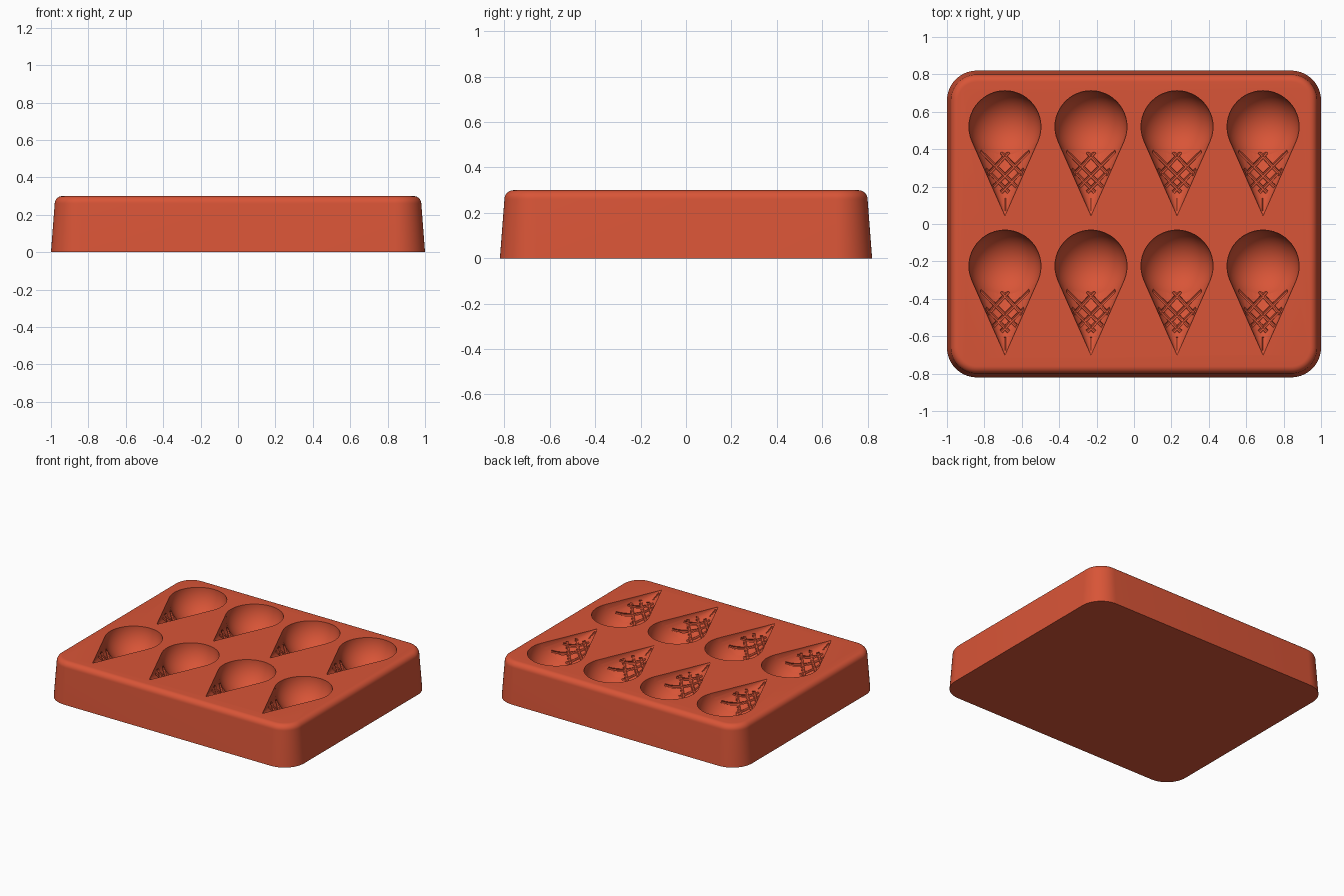
import bpy
import bmesh
from math import sin, cos, pi, sqrt
from mathutils import Vector, Matrix

if "Cube" in bpy.data.objects:
    bpy.data.objects.remove(bpy.data.objects["Cube"])

TOP = 0.30
RADIUS = 0.193          # scoop radius
LENGTH = 0.475          # scoop centre to cone tip
FLAT = 0.85             # cone depth relative to its width
SLOPE = RADIUS / sqrt(LENGTH ** 2 - RADIUS ** 2)

red = bpy.data.materials.new("coral_red_silicone")
red.use_nodes = True
colour = (0.69, 0.09, 0.038, 1)
red.diffuse_color = colour
red.node_tree.nodes["Principled BSDF"].inputs["Base Color"].default_value = colour


def make_object(name, bm):
    bmesh.ops.recalc_face_normals(bm, faces=bm.faces)
    mesh = bpy.data.meshes.new(name)
    bm.to_mesh(mesh)
    bm.free()
    mesh.materials.append(red)
    obj = bpy.data.objects.new(name, mesh)
    bpy.context.collection.objects.link(obj)
    return obj


def loft(bm, rings):
    """Skin a list of point rings and cap both ends."""
    loops = [[bm.verts.new(p) for p in ring] for ring in rings]
    n = len(loops[0])
    for a, b in zip(loops, loops[1:]):
        for i in range(n):
            j = (i + 1) % n
            bm.faces.new((a[i], a[j], b[j], b[i]))
    bm.faces.new(loops[0][::-1])
    bm.faces.new(loops[-1])


def rounded_rectangle(hx, hy, r, z, steps=14):
    points = []
    for k, (sx, sy) in enumerate(((1, 1), (-1, 1), (-1, -1), (1, -1))):
        for i in range(steps + 1):
            a = (k + i / steps) * pi / 2
            points.append((sx * (hx - r) + r * cos(a), sy * (hy - r) + r * sin(a), z))
    return points


# Tapered tray with a rounded upper rim
FILLET = 0.04
rings = [rounded_rectangle(1, 0.82, 0.16, 0)]
for i in range(9):
    a = i / 8 * pi / 2
    inset = 0.02 + FILLET * (1 - cos(a))
    rings.append(rounded_rectangle(1 - inset, 0.82 - inset, 0.16 - inset,
                                   TOP - FILLET + FILLET * sin(a)))
bm = bmesh.new()
loft(bm, rings)
tray = make_object("mould_tray", bm)


# Waffle groove that follows the cone surface, relative to the scoop centre
def groove(bm, centre, start, end, r=0.011, steps=8, sides=8):
    path = []
    for i in range(steps + 1):
        p = Vector(start).lerp(Vector(end), i / steps)
        t = SLOPE * (p.y + LENGTH)
        depth = FLAT * sqrt(max(t * t - p.x ** 2, 0))
        path.append(centre + Vector((p.x, p.y, -depth)))
    rings = []
    for i, p in enumerate(path):
        d = (path[min(i + 1, steps)] - path[max(i - 1, 0)]).normalized()
        u = d.cross(Vector((0, 0, 1))).normalized()
        v = d.cross(u)
        rings.append([p + r * (cos(2 * pi * k / sides) * u + sin(2 * pi * k / sides) * v)
                      for k in range(sides)])
    loft(bm, rings)


WAFFLE = [((-0.13, -0.13), (0.06, -0.32)),
          ((-0.02, -0.135), (0.09, -0.255)),
          ((-0.10, -0.225), (0.02, -0.35))]

scoops, cones, grooves = bmesh.new(), bmesh.new(), bmesh.new()
for x in (-0.69, -0.23, 0.23, 0.69):
    for y in (0.52, -0.225):
        centre = Vector((x, y, TOP))
        bmesh.ops.create_uvsphere(
            scoops, u_segments=48, v_segments=25, radius=RADIUS,
            matrix=Matrix.Translation(centre))
        # Flattened cone lying on its side, tip towards the front
        rim = -RADIUS ** 2 / LENGTH
        height = LENGTH + rim
        place = (Matrix.Translation(centre + Vector((0, rim - height / 2, 0)))
                 @ Matrix.Diagonal((1, 1, FLAT, 1)) @ Matrix.Rotation(pi / 2, 4, "X"))
        bmesh.ops.create_cone(cones, cap_ends=True, segments=48, radius1=SLOPE * height,
                              radius2=0.001, depth=height, matrix=place)
        for (ax, ay), (bx, by) in WAFFLE:
            for s in (-1, 1):
                groove(grooves, centre, (s * ax, ay), (s * bx, by))
        groove(grooves, centre, (0, -0.38), (0, -0.45), r=0.006)

# Cut the moulds out of the tray
for name, cutter_bm in (("scoop_cutter", scoops), ("cone_cutter", cones),
                        ("waffle_cutter", grooves)):
    cutter = make_object(name, cutter_bm)
    cutter.hide_render = True
    mod = tray.modifiers.new(name, "BOOLEAN")
    mod.operation = "DIFFERENCE"
    mod.solver = "EXACT"
    mod.use_self = name == "waffle_cutter"
    mod.object = cutter
    bpy.context.view_layer.objects.active = tray
    bpy.ops.object.modifier_apply(modifier=mod.name)
    bpy.data.objects.remove(cutter)

bpy.ops.object.select_all(action="DESELECT")
tray.select_set(True)
bpy.context.view_layer.objects.active = tray
bpy.ops.object.shade_smooth_by_angle(angle=0.52)
